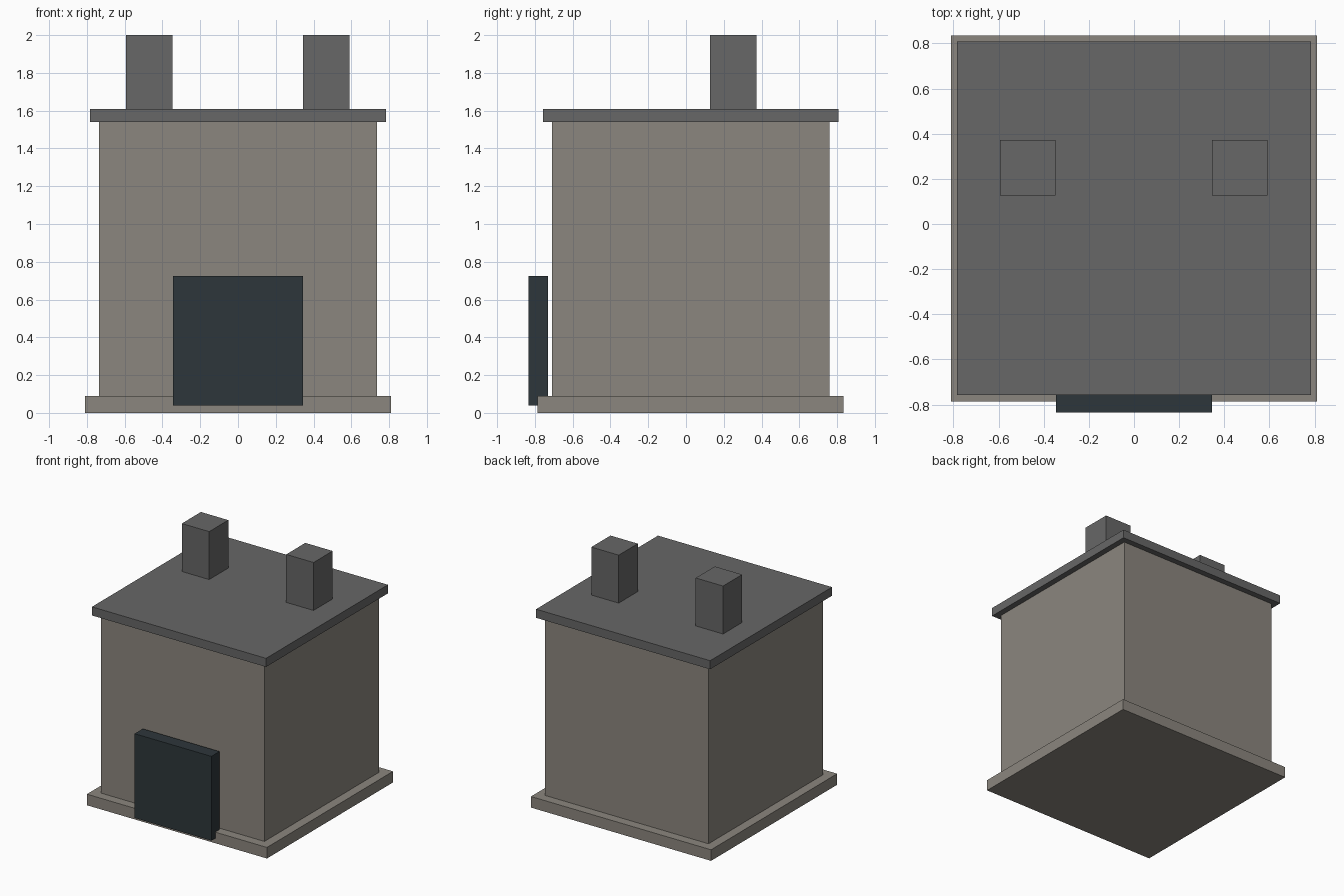
import bpy
import bmesh
from mathutils import Vector

default = bpy.data.objects.get("Cube")
if default:
    bpy.data.objects.remove(default, do_unlink=True)


def material(name, rgb):
    mat = bpy.data.materials.new(name)
    mat.use_nodes = True
    color = (*rgb, 1)
    mat.diffuse_color = color
    mat.node_tree.nodes["Principled BSDF"].inputs["Base Color"].default_value = color
    return mat


def box(name, low, high, mat):
    """Flat-faced box between two opposite corners."""
    low, high = Vector(low), Vector(high)
    center, size = (low + high) / 2, high - low
    bm = bmesh.new()
    bmesh.ops.create_cube(bm, size=1)
    bmesh.ops.scale(bm, vec=size, verts=bm.verts)
    mesh = bpy.data.meshes.new(name)
    bm.to_mesh(mesh)
    bm.free()
    mesh.materials.append(mat)
    obj = bpy.data.objects.new(name, mesh)
    obj.location = center
    bpy.context.collection.objects.link(obj)
    return obj


stone = material("warm_grey_stone", (0.26, 0.24, 0.21))
slate = material("dark_grey_slate", (0.135, 0.135, 0.135))
paint = material("blue_black_paint", (0.027, 0.037, 0.043))

# Main block: plinth, walls and overhanging flat roof
box("plinth", (-0.81, -0.785, 0), (0.81, 0.835, 0.09), stone)
box("walls", (-0.735, -0.71, 0.09), (0.735, 0.76, 1.54), stone)
box("roof_slab", (-0.783, -0.758, 1.54), (0.783, 0.808, 1.61), slate)

# Door panel standing just clear of the front wall
box("door", (-0.345, -0.835, 0.04), (0.345, -0.73, 0.725), paint)

# Pair of square chimneys towards the back
for side, x in (("left", 0.468), ("right", -0.471)):
    box(side + "_chimney", (x - 0.123, 0.127, 1.61), (x + 0.123, 0.372, 2), slate)
